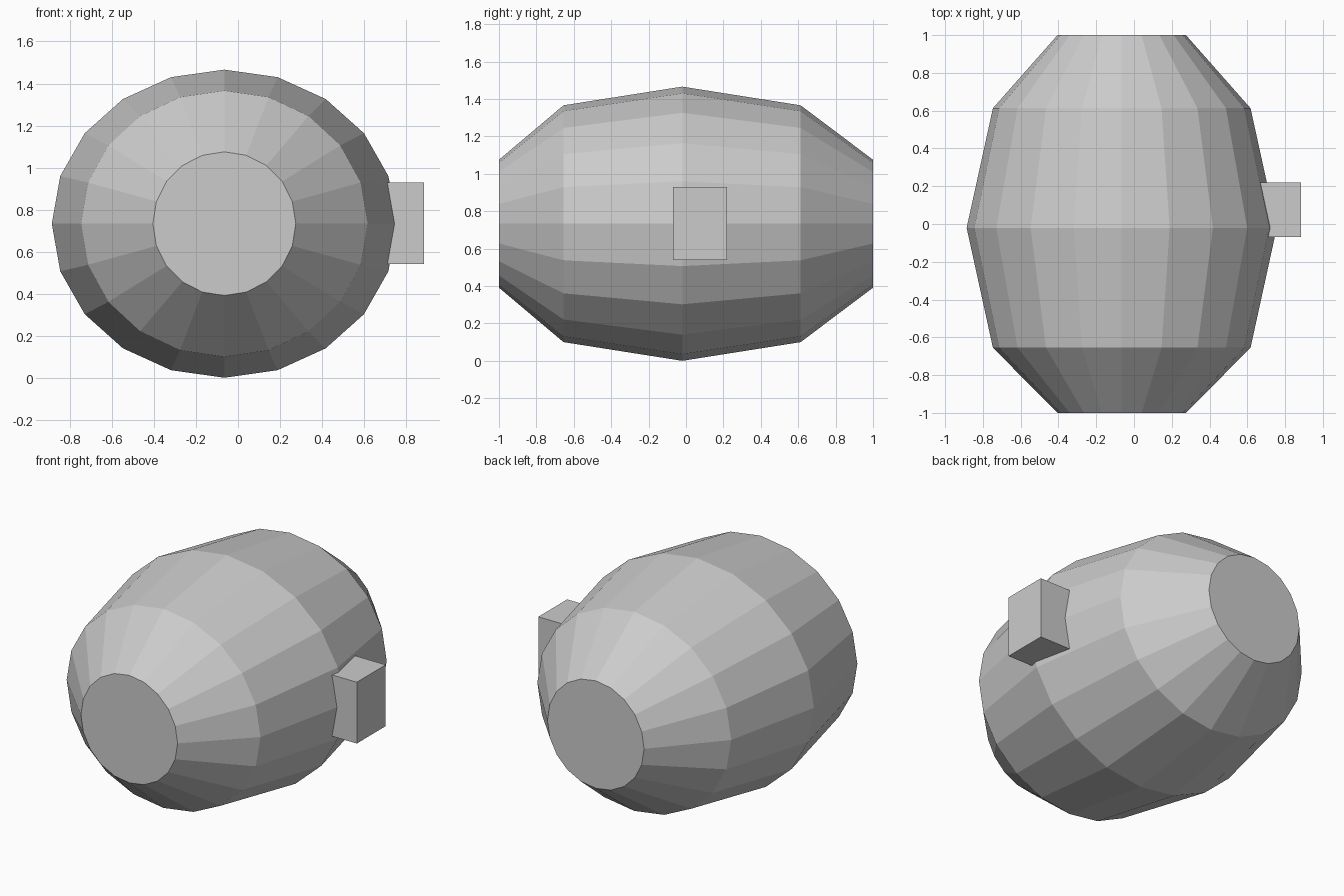
import bpy, bmesh
from math import sin, cos, pi

if "Cube" in bpy.data.objects:
    bpy.data.objects.remove(bpy.data.objects["Cube"])

SIDES = 20
CX, CZ = -0.065, 0.733

# Barrel body: rings along y as (y, half width, half height)
rings = [(-1.0, 0.34, 0.342), (-0.655, 0.682, 0.633), (-0.02, 0.821, 0.733),
         (0.613, 0.682, 0.633), (1.0, 0.34, 0.342)]
bm = bmesh.new()
loops = [[bm.verts.new((CX + rx * cos(2 * pi * i / SIDES), y,
                        CZ + rz * sin(2 * pi * i / SIDES)))
          for i in range(SIDES)] for y, rx, rz in rings]
for a, b in zip(loops, loops[1:]):
    for i in range(SIDES):
        j = (i + 1) % SIDES
        bm.faces.new((a[i], a[j], b[j], b[i]))
# Flat end caps
bm.faces.new(loops[0])
bm.faces.new(loops[-1])
bmesh.ops.recalc_face_normals(bm, faces=bm.faces[:])
mesh = bpy.data.meshes.new("barrel_body")
bm.to_mesh(mesh)
bm.free()
bpy.context.collection.objects.link(bpy.data.objects.new("barrel_body", mesh))

# Side block, sunk a little into the barrel wall
lo, hi = (0.62, -0.07, 0.54), (0.885, 0.22, 0.93)
bpy.ops.mesh.primitive_cube_add(size=1, location=[(a + b) / 2 for a, b in zip(lo, hi)])
block = bpy.context.object
block.name = "side_block"
block.scale = [b - a for a, b in zip(lo, hi)]
